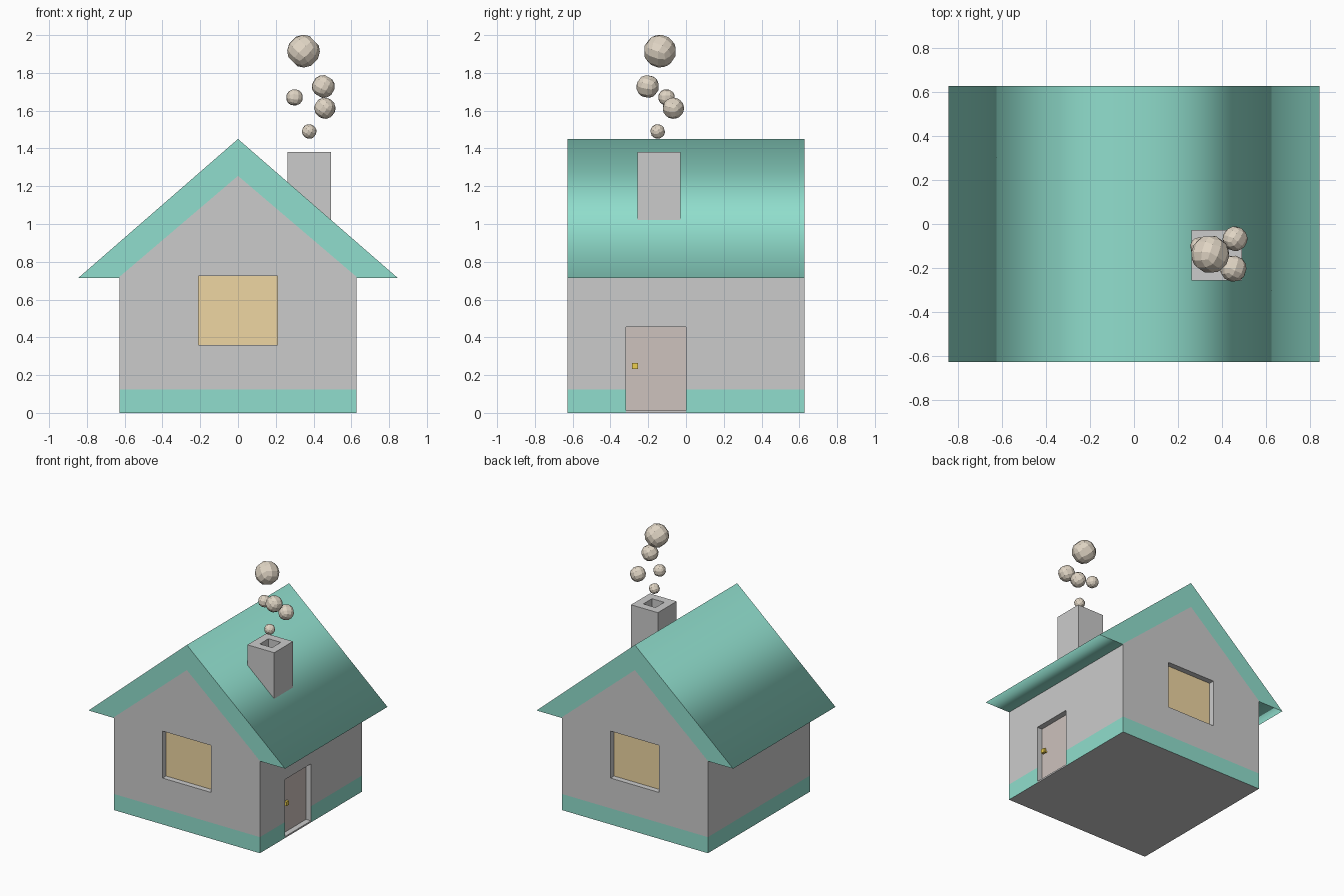
import bpy, bmesh, math, random
from mathutils import Vector, Euler

if "Cube" in bpy.data.objects:
    bpy.data.objects.remove(bpy.data.objects["Cube"])

random.seed(4)
W = 0.628        # half width of the walls
BAND = 0.125     # height of the painted base band
DEPTH = 0.045    # recess depth of window and door


def material(name, rgb):
    m = bpy.data.materials.new(name)
    m.diffuse_color = (*rgb, 1)
    m.use_nodes = True
    m.node_tree.nodes["Principled BSDF"].inputs["Base Color"].default_value = m.diffuse_color
    return m


TEAL = material("teal", (0.28, 0.73, 0.61))
AMBER = material("amber", (0.86, 0.67, 0.36))
BROWN = material("brown", (0.61, 0.54, 0.51))
GOLD = material("gold", (0.85, 0.62, 0.08))
SMOKE = material("smoke", (0.74, 0.66, 0.55))


def finish(name, bm, mat=None):
    mesh = bpy.data.meshes.new(name)
    bmesh.ops.recalc_face_normals(bm, faces=bm.faces)
    bm.to_mesh(mesh)
    bm.free()
    ob = bpy.data.objects.new(name, mesh)
    bpy.context.collection.objects.link(ob)
    if mat:
        mesh.materials.append(mat)
    return ob


def box(name, x, y, z, mat=None):
    bm = bmesh.new()
    bmesh.ops.create_cube(bm, size=1)
    for v in bm.verts:
        v.co = [lo + (hi - lo) * (c + 0.5) for c, (lo, hi) in zip(v.co, (x, y, z))]
    return finish(name, bm, mat)


def prism(profile):
    """Extrude an x-z outline through the depth of the house."""
    bm = bmesh.new()
    face = bm.faces.new([bm.verts.new((x, -W, z)) for x, z in profile])
    ext = bmesh.ops.extrude_face_region(bm, geom=[face])
    new = [g for g in ext["geom"] if isinstance(g, bmesh.types.BMVert)]
    bmesh.ops.translate(bm, verts=new, vec=(0, 2 * W, 0))
    return bm


def cut(ob, x, y, z):
    c = box("cutter", x, y, z)
    mod = ob.modifiers.new("recess", 'BOOLEAN')
    mod.operation, mod.solver, mod.object = 'DIFFERENCE', 'EXACT', c
    bpy.context.view_layer.objects.active = ob
    bpy.ops.object.modifier_apply(modifier=mod.name)
    bpy.data.objects.remove(c)


# Walls with gables, split where the base band ends
bm = prism([(-W, 0), (W, 0), (W, 0.72), (0, 1.255), (-W, 0.72)])
bmesh.ops.bisect_plane(bm, geom=bm.verts[:] + bm.edges[:] + bm.faces[:],
                       plane_co=(0, 0, BAND), plane_no=(0, 0, 1))
walls = finish("walls", bm)

# Matching windows in both gables
WX, WZ = (-0.208, 0.208), (0.36, 0.725)
for side, name in ((-1, "front_window"), (1, "back_window")):
    inner = side * (W - DEPTH)
    cut(walls, WX, sorted((inner, side * (W + 0.1))), WZ)
    box(name, WX, sorted((inner, inner + side * 0.002)), WZ, AMBER)

# Door on the right side, with threshold and knob
DY, DX = (-0.317, 0.0), W - DEPTH
cut(walls, (DX, W + 0.1), DY, (-0.1, 0.455))
box("door", (DX - 0.002, DX + 0.002), DY, (0.0, 0.455), BROWN)
box("threshold", (DX, W), DY, (0, 0.012))
box("knob_stem", (DX, DX + 0.018), (-0.278, -0.264), (0.241, 0.255), GOLD)
box("door_knob", (DX + 0.015, DX + 0.035), (-0.287, -0.255), (0.232, 0.264), GOLD)

# Paint the outer faces of the base band
base = bpy.data.materials.new("wall_grey")
base.diffuse_color = (0.8, 0.8, 0.8, 1)
base.use_nodes = True
base.node_tree.nodes["Principled BSDF"].inputs["Base Color"].default_value = base.diffuse_color
walls.data.materials.clear()
walls.data.materials.append(base)
walls.data.materials.append(TEAL)
for p in walls.data.polygons:
    outer = max(abs(p.center.x), abs(p.center.y)) > W - 0.002
    p.material_index = int(outer and p.center.z < BAND and abs(p.normal.z) < 0.1
                           and not (abs(p.normal.y) > 0.5 and abs(p.center.y) < 0.5))

# Roof: soft-shaded slopes with crisp ends
bm = prism([(-0.845, 0.715), (-W, 0.715), (0, 1.255), (W, 0.715),
            (0.845, 0.715), (0, 1.45)])
for f in bm.faces:
    f.smooth = True
for e in bm.edges:
    e.smooth = abs(e.verts[0].co.y - e.verts[1].co.y) > 0.1
finish("roof", bm, TEAL)

# Chimney with a square flue
chimney = box("chimney", (0.262, 0.492), (-0.258, -0.028), (0.98, 1.38))
cut(chimney, (0.325, 0.43), (-0.196, -0.09), (1.29, 1.5))

# Smoke puffs: low-poly balls made from a subdivided cube
PUFFS = [(0.347, -0.138, 1.915, 0.087), (0.452, -0.203, 1.728, 0.061),
         (0.46, -0.067, 1.613, 0.057), (0.299, -0.103, 1.67, 0.045),
         (0.377, -0.15, 1.49, 0.039)]
for i, (x, y, z, r) in enumerate(PUFFS, 1):
    bm = bmesh.new()
    bmesh.ops.create_cube(bm, size=2)
    bmesh.ops.subdivide_edges(bm, edges=bm.edges[:], cuts=2, use_grid_fill=True)
    rot = Euler([random.uniform(0, math.pi) for _ in range(3)]).to_matrix()
    for v in bm.verts:
        v.co = rot @ v.co.normalized() * r + Vector((x, y, z))
    finish(f"smoke_puff_{i}", bm, SMOKE)
